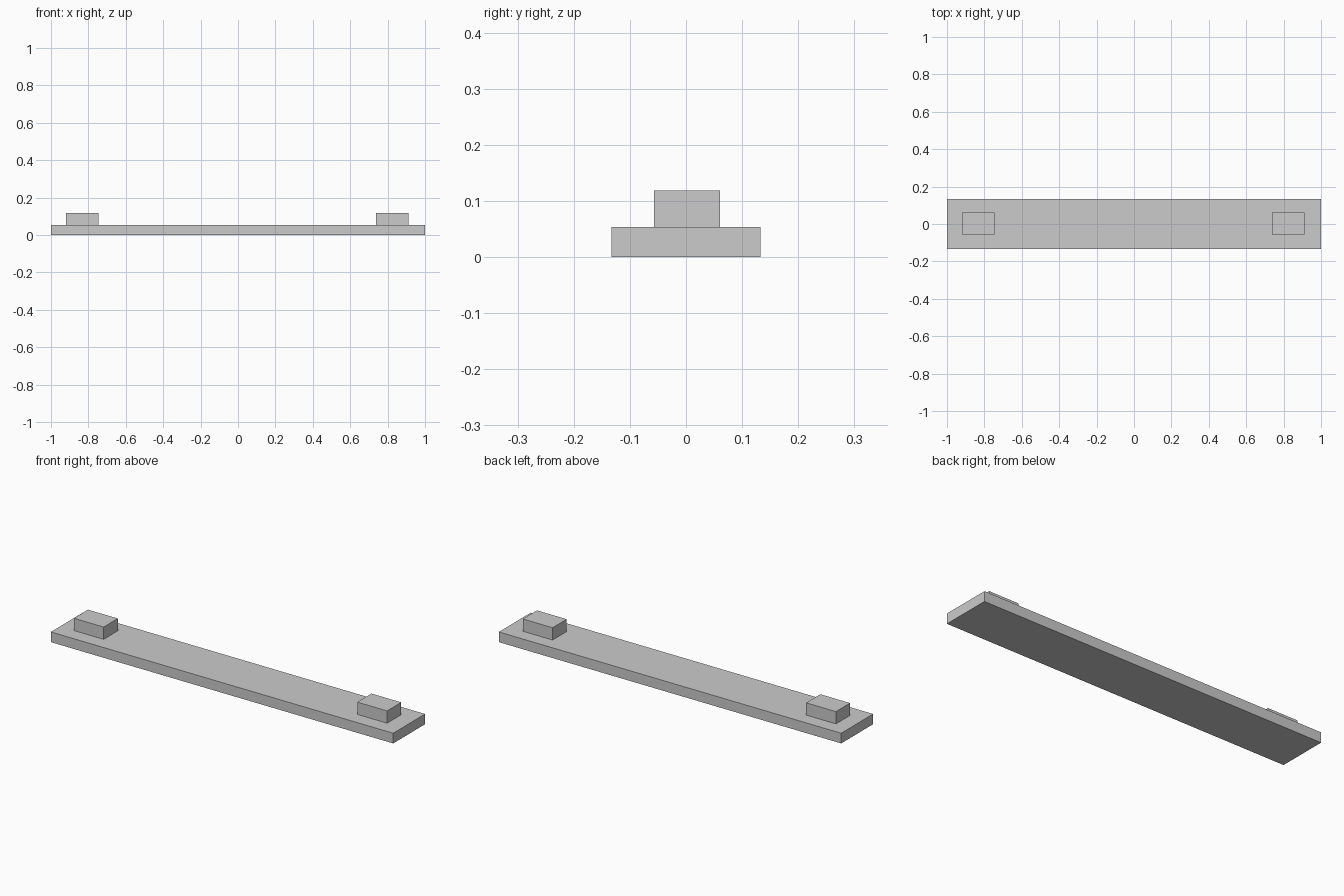
import bpy

# Remove the default cube
default = bpy.data.objects.get("Cube")
if default:
    bpy.data.objects.remove(default, do_unlink=True)

# Single grey material
GREY = (0.6, 0.6, 0.6, 1.0)
grey = bpy.data.materials.new("plain_grey")
grey.use_nodes = True
grey.diffuse_color = GREY
grey.node_tree.nodes["Principled BSDF"].inputs["Base Color"].default_value = GREY


def box(name, center, size):
    """Add a flat-shaded box with its scale baked into the mesh."""
    bpy.ops.mesh.primitive_cube_add(size=1, location=center)
    part = bpy.context.object
    part.name = name
    part.scale = size
    bpy.ops.object.transform_apply(location=False, rotation=False, scale=True)
    part.data.materials.append(grey)
    return part


# Long base plank
PLANK_TOP = 0.054
box("plank", (0, 0, PLANK_TOP / 2), (2, 0.266, PLANK_TOP))

# Raised block near each end, resting on the plank
BLOCK = (0.174, 0.118, 0.065)
for name, x in (("right_block", -0.832), ("left_block", 0.824)):
    box(name, (x, 0.002, PLANK_TOP + BLOCK[2] / 2), BLOCK)
